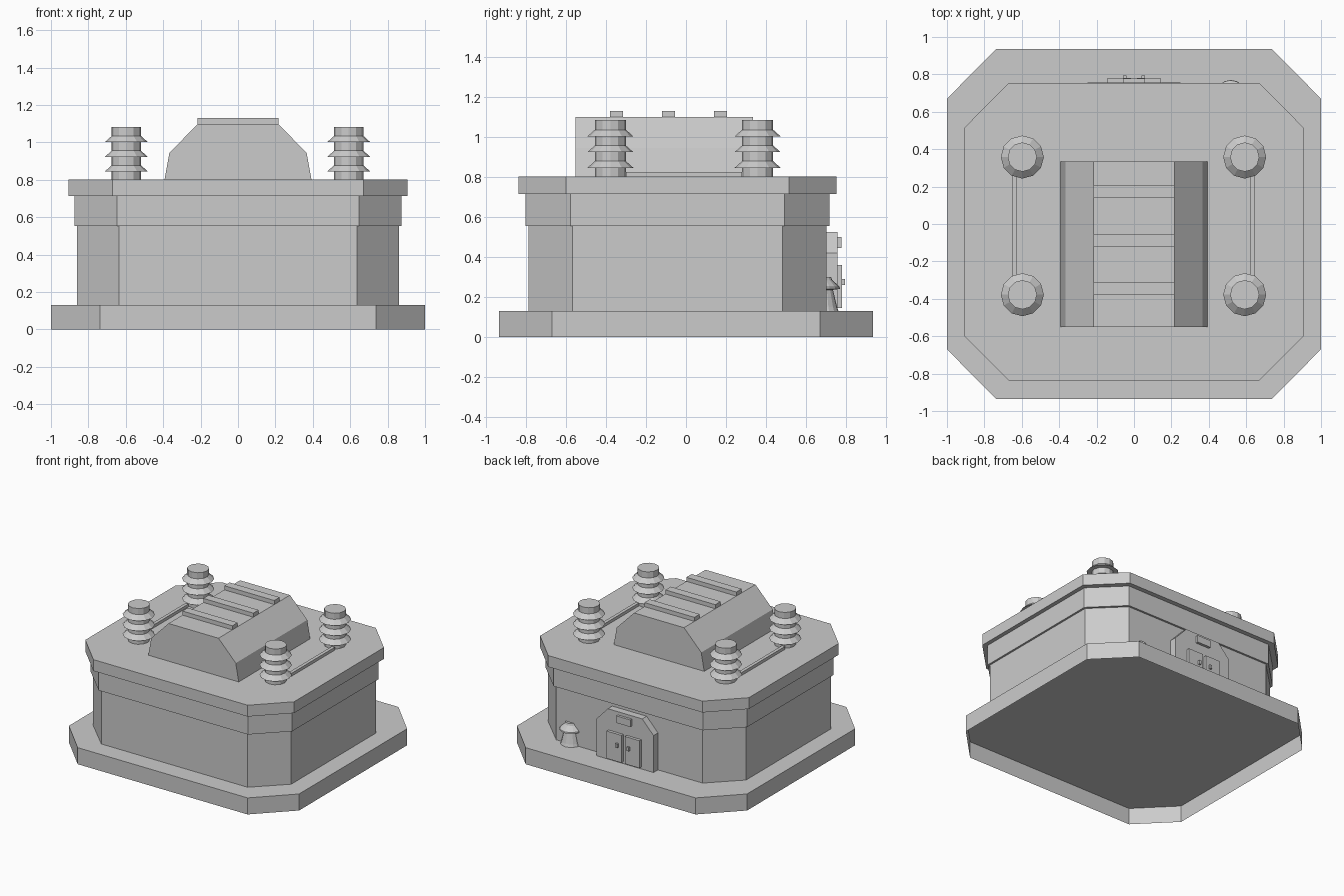
import bpy
import bmesh
import math

cube = bpy.data.objects.get("Cube")
if cube:
    bpy.data.objects.remove(cube, do_unlink=True)

# One plain concrete-grey material
grey = bpy.data.materials.new("concrete_grey")
grey.use_nodes = True
colour = (0.6, 0.6, 0.6, 1)
grey.diffuse_color = colour
grey.node_tree.nodes["Principled BSDF"].inputs["Base Color"].default_value = colour


def finish(name, bm):
    bmesh.ops.recalc_face_normals(bm, faces=bm.faces)
    mesh = bpy.data.meshes.new(name)
    bm.to_mesh(mesh)
    bm.free()
    mesh.materials.append(grey)
    obj = bpy.data.objects.new(name, mesh)
    bpy.context.collection.objects.link(obj)
    return obj


def extrude(name, points, direction, open_start=False):
    """Prism from a flat outline, optionally open at the start."""
    bm = bmesh.new()
    face = bm.faces.new([bm.verts.new(p) for p in points])
    new = bmesh.ops.extrude_face_region(bm, geom=[face], use_keep_orig=True)["geom"]
    verts = [v for v in new if isinstance(v, bmesh.types.BMVert)]
    bmesh.ops.translate(bm, verts=verts, vec=direction)
    bmesh.ops.recalc_face_normals(bm, faces=bm.faces)
    if open_start:
        bmesh.ops.delete(bm, geom=[face], context="FACES_ONLY")
    finish(name, bm)


def slab(name, x, y, cut_x, cut_y, mid_y, z0, z1, open_start=False):
    """Rectangle with chamfered corners, raised from z0 to z1."""
    corner = [(x, -cut_y), (x, cut_y), (cut_x, y), (-cut_x, y),
              (-x, cut_y), (-x, -cut_y), (-cut_x, -y), (cut_x, -y)]
    extrude(name, [(a, b + mid_y, z0) for a, b in corner], (0, 0, z1 - z0), open_start)


def box(name, x0, x1, y0, y1, z0, z1):
    extrude(name, [(x0, y0, z0), (x1, y0, z0), (x1, y1, z0), (x0, y1, z0)],
            (0, 0, z1 - z0))


def lathe(name, profile, centre, sides):
    """Faceted turned part from (radius, height) pairs."""
    bm = bmesh.new()
    rings = []
    for r, z in profile:
        angles = [2 * math.pi * i / sides for i in range(sides)]
        rings.append([bm.verts.new((centre[0] + r * math.cos(a),
                                    centre[1] + r * math.sin(a), z)) for a in angles])
    for low, high in zip(rings, rings[1:]):
        for i in range(sides):
            j = (i + 1) % sides
            bm.faces.new((low[i], low[j], high[j], high[i]))
    bm.faces.new(rings[0])
    bm.faces.new(rings[-1])
    finish(name, bm)


# Stacked bunker body, with the base hollow underneath
slab("base", 1.0, 0.935, 0.738, 0.67, 0, 0, 0.13, open_start=True)
slab("walls", 0.86, 0.745, 0.636, 0.525, -0.043, 0.13, 0.553)
slab("belt", 0.875, 0.76, 0.648, 0.535, -0.043, 0.553, 0.713)
slab("roof", 0.907, 0.795, 0.67, 0.557, -0.042, 0.713, 0.802)

# Roof housing with three ribs
half = [(0.393, 0.8), (0.367, 0.943), (0.217, 1.098)]
outline = half + [(-x, z) for x, z in reversed(half)]
extrude("housing", [(x, -0.552, z) for x, z in outline], (0, 0.887, 0))
for i, y in enumerate((-0.347, -0.087, 0.173)):
    box(f"rib_{i + 1}", -0.217, 0.217, y - 0.033, y + 0.033, 1.09, 1.13)

# Skirted posts joined by rods
post = [(0.078, 0.8)]
for z in (0.845, 0.923, 1.002):
    post += [(0.078, z), (0.115, z), (0.078, z + 0.033)]
post.append((0.078, 1.083))
for side, x in (("left", 0.592), ("right", -0.597)):
    for end, y in (("front", -0.378), ("back", 0.358)):
        lathe(f"{side}_{end}_post", post, (x, y), 12)
    rod = x + math.copysign(0.041, x)
    box(f"{side}_rod", rod - 0.013, rod + 0.013, -0.3, 0.28, 0.79, 0.825)

# Rear doorway
half = [(0.248, 0.13), (0.248, 0.42), (0.15, 0.525)]
outline = half + [(-x, z) for x, z in reversed(half)]
extrude("door_frame", [(x, 0.68, z) for x, z in outline], (0, 0.077, 0))
for side, s in (("left", 1), ("right", -1)):
    box(f"{side}_door", *sorted((s * 0.015, s * 0.143)), 0.75, 0.78, 0.145, 0.36)
    box(f"{side}_handle", s * 0.05 - 0.009, s * 0.05 + 0.009, 0.77, 0.795, 0.26, 0.29)
box("door_lamp", -0.06, 0.06, 0.75, 0.777, 0.445, 0.5)

# Small rear vent with a cap
vent = [(0.077, 0.13), (0.07, 0.15), (0.05, 0.235), (0.085, 0.24),
        (0.083, 0.25), (0.045, 0.285), (0.04, 0.3)]
lathe("rear_vent", vent, (0.517, 0.685), 16)
